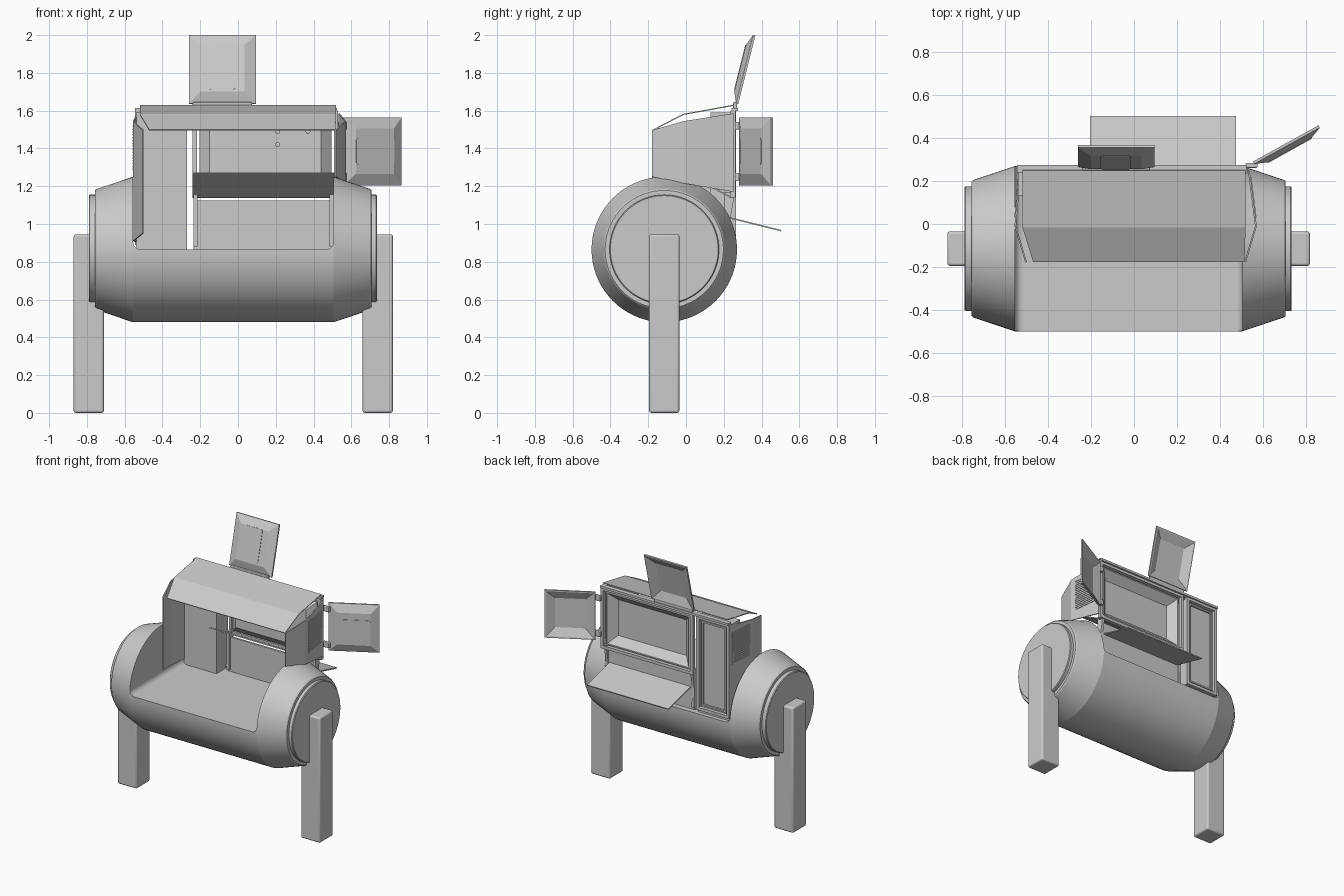
import bpy, bmesh, math
from mathutils import Matrix, Vector

if "Cube" in bpy.data.objects:
    bpy.data.objects.remove(bpy.data.objects["Cube"])


def make(name, verts, faces, thick=0, bevel=0, smooth=False):
    me = bpy.data.meshes.new(name)
    me.from_pydata(verts, [], faces)
    bm = bmesh.new()
    bm.from_mesh(me)
    bmesh.ops.recalc_face_normals(bm, faces=bm.faces)
    bm.to_mesh(me)
    bm.free()
    ob = bpy.data.objects.new(name, me)
    bpy.context.collection.objects.link(ob)
    if thick:
        m = ob.modifiers.new("thickness", 'SOLIDIFY')
        m.thickness, m.offset = thick, 0
    if bevel:
        m = ob.modifiers.new("bevel", 'BEVEL')
        m.width, m.segments = bevel, 3
    if smooth:
        bpy.ops.object.select_all(action='DESELECT')
        bpy.context.view_layer.objects.active = ob
        ob.select_set(True)
        bpy.ops.object.shade_smooth_by_angle(angle=math.radians(15))
    return ob


def prism(name, pts, axis, a, b, **kw):
    """Extrude a 2D outline along x, y or z from a to b."""
    put = {'x': lambda p, t: (t, p[0], p[1]), 'y': lambda p, t: (p[0], t, p[1]),
           'z': lambda p, t: (p[0], p[1], t)}[axis]
    n = len(pts)
    verts = [put(p, a) for p in pts] + [put(p, b) for p in pts]
    faces = [tuple(range(n)), tuple(range(n, 2 * n))]
    faces += [(i, (i + 1) % n, n + (i + 1) % n, n + i) for i in range(n)]
    return make(name, verts, faces, **kw)


def box(name, x, y, z, **kw):
    return prism(name, [(x[0], y[0]), (x[1], y[0]), (x[1], y[1]), (x[0], y[1])], 'z', *z, **kw)


def rounded(x0, x1, z0, z1, r):
    pts = []
    for cx, cz, s in ((x1 - r, z1 - r, 0), (x0 + r, z1 - r, 90), (x0 + r, z0 + r, 180), (x1 - r, z0 + r, 270)):
        for k in range(7):
            t = math.radians(s + 15 * k)
            pts.append((cx + r * math.cos(t), cz + r * math.sin(t)))
    return pts


def rect(w0, w1, h0, h1, y):
    return [(w0, y, h0), (w1, y, h0), (w1, y, h1), (w0, y, h1)]


def tray(name, w, h, depth, inset, matrix, plate=None):
    """Pressed lid: rim, sloped border and plateau bulging toward local -y."""
    r = 0.01
    rings = [rect(0, w, 0, h, 0.012), rect(0, w, 0, h, 0),
             rect(inset, w - inset, inset, h - inset, -depth)]
    rings.append(rect(r, w - r, r, h - r, 0.012))
    rings.append(rect(inset + r, w - inset - r, inset + r, h - inset - r, -depth + 0.008))
    verts = sum(rings, [])
    faces = [(8, 9, 10, 11), (16, 17, 18, 19)]
    for a, b in ((0, 4), (4, 8), (0, 12), (12, 16)):
        faces += [(a + i, a + (i + 1) % 4, b + (i + 1) % 4, b + i) for i in range(4)]
    obs = [make(name, verts, faces)]
    if plate:
        obs.append(prism(name + "_plate", rounded(*plate, 0.015), 'y', -depth - 0.003, -depth + 0.004))
    for o in obs:
        o.matrix_world = matrix


def frame(name, x0, x1, z0, z1, y0, y1, t):
    verts = (rect(x0, x1, z0, z1, y0) + rect(x0 + t, x1 - t, z0 + t, z1 - t, y0)
             + rect(x0 + t, x1 - t, z0 + t, z1 - t, y1) + rect(x0, x1, z0, z1, y1))
    faces = [(4 * k + i, 4 * k + (i + 1) % 4, (4 * k + 4 + (i + 1) % 4) % 16, (4 * k + 4 + i) % 16)
             for k in range(4) for i in range(4)]
    return make(name, verts, faces)


# Drum body turned around the x axis, with the seat opening cut out
prof = [(-.79, .285), (-.785, .29), (-.757, .29), (-.757, .313), (-.75, .32), (-.555, .385),
        (.505, .385), (.70, .32), (.707, .313), (.707, .29), (.73, .29), (.735, .285)]
N = 72
verts = [(x, -.115 + r * math.cos(math.tau * k / N), .865 + r * math.sin(math.tau * k / N))
         for x, r in prof for k in range(N)]
faces = [(j * N + k, j * N + (k + 1) % N, (j + 1) * N + (k + 1) % N, (j + 1) * N + k)
         for j in range(len(prof) - 1) for k in range(N)]
faces += [tuple(range(N)), tuple(range((len(prof) - 1) * N, len(prof) * N))]
drum = make("drum_body", verts, faces, smooth=True)
cutter = prism("opening_cutter", rounded(-.555, .505, .865, 1.6, .04), 'y', -.8, .6)
cutter.hide_render = True
cutter.hide_set(True)
cut = drum.modifiers.new("opening", 'BOOLEAN')
cut.object, cut.operation, cut.solver = cutter, 'DIFFERENCE', 'EXACT'

# Legs
for side, x in (("left", -.87), ("right", .66)):
    box("leg_" + side, (x, x + .16), (-.195, -.035), (0, .945), bevel=.012, smooth=True)

# Folded roof sheet
roof = [(-.52, .25, 1.628), (.52, .25, 1.628), (-.52, -.015, 1.58), (.52, -.015, 1.58),
        (-.47, -.175, 1.497), (.515, -.175, 1.497)]
make("roof", roof, [(0, 1, 3, 2), (2, 3, 5, 4)], thick=.006)

# Side panels with louvres
for side, xs, zb in (("left", (-.53, -.553, -.503), (.90, .91, .95)),
                     ("right", (.535, .568, .518), (1.17, 1.215, 1.25))):
    ys, zt = (.25, -.01, -.178), (1.585, 1.545, 1.497)
    make("side_panel_" + side, [(xs[i], ys[i], zb[i]) for i in range(3)] + [(xs[i], ys[i], zt[i]) for i in range(3)],
         [(0, 1, 4, 3), (1, 2, 5, 4)], thick=.008)
    s = 1 if side == "right" else -1
    slope = (xs[0] - xs[1]) / .26
    xa, xb = xs[1] + slope * .04, xs[1] + slope * .23
    for k in range(16):
        z = 1.285 + k * .0152
        prism("louvre_" + side, [(xa, .03), (xb, .22), (xb + s * .008, .22), (xa + s * .008, .03)],
              'z', z, z + .008)

# Rear column with recessed door
box("column", (-.54, -.27), (.13, .24), (.865, 1.59))
frame("column_door_frame", -.545, -.27, .89, 1.60, .24, .265, .022)
frame("column_door_panel", -.51, -.305, .925, 1.565, .238, .252, .012)

# Rear window frame and pressed panel
frame("window_frame", -.24, .53, 1.14, 1.60, .235, .262, .022)
tray("window_panel", .70, .40, .05, .055, Matrix.Translation((-.205, .235, 1.17)))
box("top_rail", (-.545, .525), (.24, .275), (1.598, 1.615))
for x in (.21, .37):
    for z in (1.49, 1.42)[:2 if x < .3 else 1]:
        prism("peg", rounded(x - .013, x + .013, z - .013, z + .013, .0129), 'y', .10, .19)

# Inclined shelf, lower back panel and its cheek
make("shelf", [(-.24, 0, 1.27), (.515, 0, 1.27), (.515, .24, 1.14), (-.24, .24, 1.14)], [(0, 1, 2, 3)], thick=.008)
box("lower_back_panel", (-.235, .505), (.215, .23), (.86, 1.125))
for x in (-.235, .485):
    prism("cheek", [(.2, .88), (.24, .88), (.235, 1.03), (.26, 1.17), (.2, 1.17)], 'x', x, x + .02)

# Open flaps: lower table, upper lid, side lid, with hinge pins
make("table_flap", [(-.205, .235, 1.032), (.475, .235, 1.032), (.475, .503, .965), (-.205, .503, .965)],
     [(0, 1, 2, 3)], thick=.008)
tray("top_lid", .355, .375, .025, .06,
     Matrix.Translation((-.26, .265, 1.637)) @ Matrix.Rotation(math.radians(-14), 4, 'X'), (.105, .245, .07, .315))
tray("side_lid", .35, .36, .025, .06,
     Matrix.Translation((.56, .28, 1.205)) @ Matrix.Rotation(math.radians(29), 4, 'Z'), (.06, .29, .11, .25))
box("top_lid_hinge", (-.24, .075), (.25, .27), (1.61, 1.645), bevel=.005)
for z in (1.23, 1.50):
    box("side_lid_hinge", (.52, .575), (.262, .285), (z, z + .04), bevel=.005)
